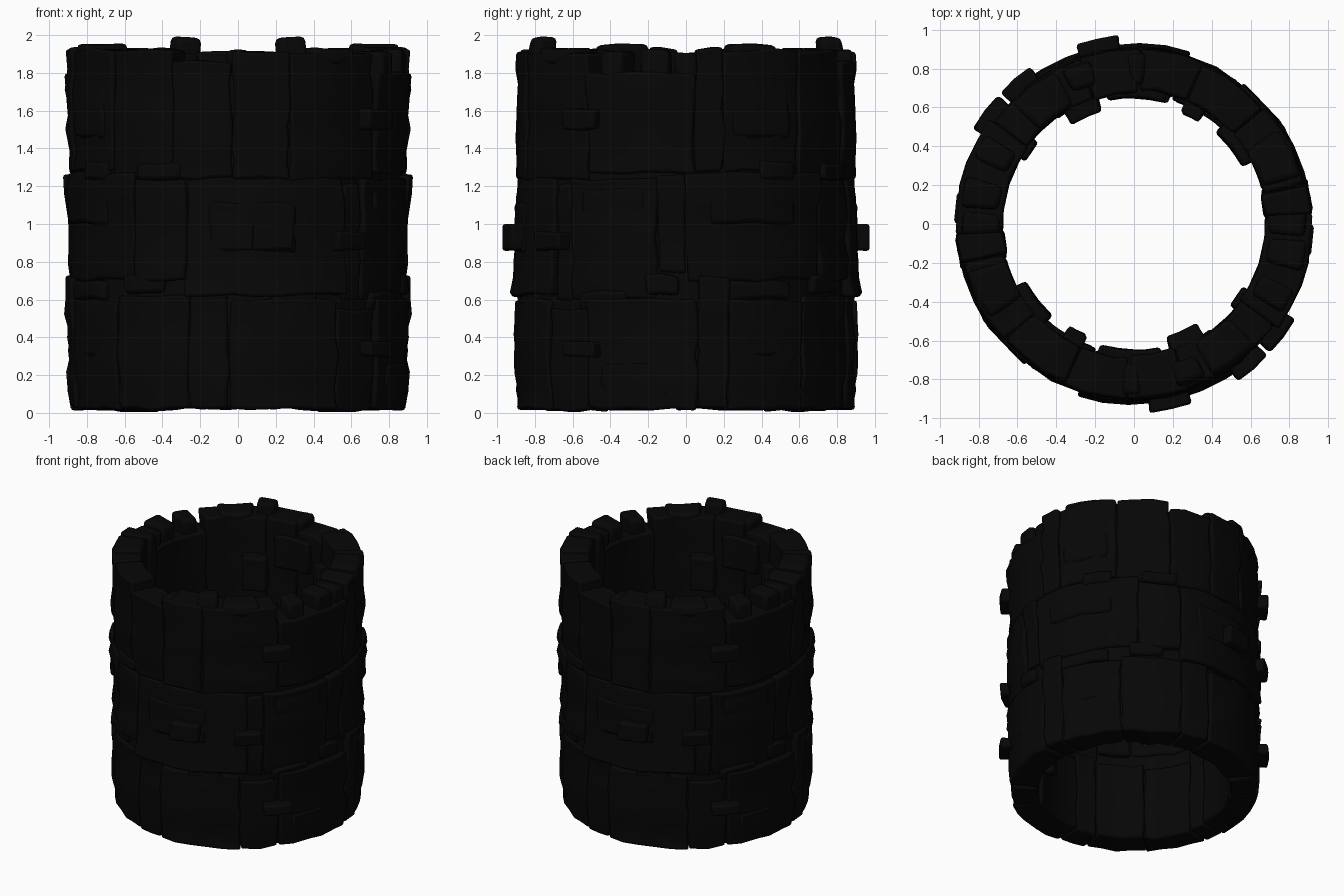
import bpy
import bmesh
import random
from math import radians, cos, sin, pi
from mathutils import Matrix

if "Cube" in bpy.data.objects:
    bpy.data.objects.remove(bpy.data.objects["Cube"], do_unlink=True)
rng = random.Random(7)

# One soot-dark stone colour
stone_mat = bpy.data.materials.new("dark stone")
stone_mat.use_nodes = True
colour = (0.002, 0.002, 0.002, 1)
stone_mat.diffuse_color = colour
shader = stone_mat.node_tree.nodes["Principled BSDF"]
shader.inputs["Base Color"].default_value = colour
shader.inputs["Roughness"].default_value = 0.9


def finish(name, bm, bevel):
    """Make the object and its twin on the opposite side of the ring."""
    bmesh.ops.recalc_face_normals(bm, faces=bm.faces)
    mesh = bpy.data.meshes.new(name)
    bm.to_mesh(mesh)
    bm.free()
    mesh.materials.append(stone_mat)
    for suffix, turn in (("", 0), ("_opposite", pi)):
        ob = bpy.data.objects.new(name + suffix, mesh)
        ob.matrix_world = Matrix.Rotation(turn, 4, "Z")
        bpy.context.collection.objects.link(ob)
        mod = ob.modifiers.new("worn edges", "BEVEL")
        mod.width = bevel
        mod.segments = 2
        mod.limit_method = "ANGLE"
        mod.angle_limit = radians(40)
        bpy.ops.object.select_all(action="DESELECT")
        ob.select_set(True)
        bpy.context.view_layer.objects.active = ob
        if not suffix:
            bpy.ops.object.shade_smooth_by_angle(angle=radians(35))


def stone(name, a0, a1, z0, z1, r0, r_low, r_top, rough=0.01, bevel=0.015):
    """Curved block; its outer radius runs from r_low to r_top, with worn courses."""
    bm = bmesh.new()
    cols = max(1, round((a1 - a0) / 8))
    rows = max(1, round((z1 - z0) / 0.1))
    course = [rng.uniform(-rough, rough) for _ in range(rows + 1)]
    loops = []
    for i in range(cols + 1):
        a = radians(a0 + (a1 - a0) * i / cols)
        loop = []
        for side in (0, 1):
            for k in range(rows + 1):
                row = k if side == 0 else rows - k
                t = row / rows
                r = r0 if side else r_low + (r_top - r_low) * t + course[row]
                r += rng.uniform(-rough, rough) * 0.7
                z = z0 + (z1 - z0) * t + rng.uniform(-rough, rough)
                ang = a + rng.uniform(-rough, rough)
                loop.append(bm.verts.new((r * cos(ang), r * sin(ang), z)))
        loops.append(loop)
    n = len(loops[0])
    for p, q in zip(loops, loops[1:]):
        for j in range(n):
            bm.faces.new((p[j], q[j], q[(j + 1) % n], p[(j + 1) % n]))
    # Quads across both ends
    for loop in (loops[0], loops[-1]):
        for k in range(rows):
            bm.faces.new((loop[k], loop[k + 1], loop[n - 2 - k], loop[n - 1 - k]))
    finish(name, bm, bevel)


# Inner core that closes the joints
for k in range(3):
    stone("core", -120 + 60 * k, -60 + 60 * k, 0.04, 1.79, 0.71, 0.87, 0.87, 0, 0)

# Big wall stones: (start, end, bottom, top, outer radius at the foot and at the head)
lower = [(-107, -93, 0.02, 0.66, 0.89, 0.90), (-93, -54, 0.02, 0.60, 0.89, 0.905),
         (-54, -36, 0.01, 0.55, 0.88, 0.89), (-36, 4, 0.02, 0.60, 0.89, 0.915),
         (4, 15, 0.02, 0.72, 0.895, 0.92), (15, 44, 0.02, 0.60, 0.885, 0.90),
         (44, 73, 0.02, 0.62, 0.88, 0.885)]
middle = [(-128, -108, 0.70, 1.23, 0.90, 0.895), (-108, -51, 0.62, 1.24, 0.925, 0.90),
          (-51, -43, 0.60, 1.22, 0.885, 0.885), (-43, -10, 0.60, 1.24, 0.885, 0.91),
          (-10, 0, 0.74, 1.26, 0.89, 0.915), (0, 52, 0.70, 1.27, 0.885, 0.91)]
upper = [(-113, -92, 1.24, 1.86, 0.905, 0.90), (-92, -72, 1.24, 1.91, 0.895, 0.90),
         (-72, -36, 1.23, 1.90, 0.89, 0.885), (-36, 3, 1.27, 1.80, 0.895, 0.91),
         (3, 13, 1.28, 1.93, 0.90, 0.915), (13, 42, 1.28, 1.92, 0.89, 0.90),
         (42, 67, 1.24, 1.92, 0.89, 0.885)]
for tier, blocks in (("lower", lower), ("middle", middle), ("upper", upper)):
    for a0, a1, z0, z1, r_low, r_top in blocks:
        inner = rng.uniform(0.67, 0.695)
        stone(tier + "_wall_stone", a0 + 0.2, a1 - 0.2, z0, z1, inner, r_low, r_top, 0.011)

# Small stones that jut out of the wall
for a0, a1, z0, z1, r in [(-43.5, -30.5, 1.5, 1.61, 0.965), (-43.5, -30.5, 0.3, 0.38, 0.965),
                          (-56.5, -44.5, 0.86, 0.96, 0.965), (-85, -72, 0.86, 1.00, 0.97)]:
    stone("jutting_stone", a0, a1, z0, z1, 0.8, r, r, 0.007)

# Filler stones along the joints between the tiers
for a, z, w in [(-124, 0.68, 8), (-100, 0.67, 6), (-70, 0.61, 8), (-30, 0.59, 9),
                (-8, 0.68, 6), (26, 0.65, 12), (-118, 1.28, 8), (33, 1.28, 7)]:
    stone("filler_stone", a - w, a + w, z - 0.05, z + 0.05, 0.8, 0.905, 0.905, 0.012, 0.02)

# Worn facing slabs, barely proud of the wall: (start, end, bottom, top, radius)
for a0, a1, z0, z1, r in [(-88, -60, 0.22, 0.42, 0.9), (-30, -6, 0.08, 0.26, 0.9),
                          (20, 40, 0.30, 0.52, 0.897), (-100, -70, 0.85, 1.12, 0.915),
                          (-38, -14, 1.02, 1.2, 0.905), (8, 40, 1.0, 1.2, 0.905),
                          (-30, -4, 1.62, 1.76, 0.908), (16, 38, 1.45, 1.75, 0.9)]:
    stone("facing_slab", a0, a1, z0, z1, 0.82, r, r, 0.01, 0.025)

# Stones that stand proud on the inside: (start, end, bottom, top, inner radius)
for a0, a1, z0, z1, r in [(-74, -58, 1.35, 1.62, 0.605), (-122, -113, 1.45, 1.7, 0.62),
                          (-152, -132, 1.3, 1.75, 0.635), (-148, -134, 0.8, 1.1, 0.63),
                          (-106, -80, 0.9, 1.3, 0.65), (-40, -30, 0.5, 0.62, 0.65),
                          (-66, -58, 0.3, 0.42, 0.61), (-104, -78, 1.55, 1.8, 0.65)]:
    stone("inner_stone", a0, a1, z0, z1, r, 0.75, 0.75)

# Rim: blocks in the low gap, the tall merlon and loose cap stones
for a0, a1, z0, z1, r0, r in [(-31, -22, 1.77, 1.92, 0.71, 0.89),
                              (-16, -6, 1.77, 1.92, 0.70, 0.90),
                              (-4, 4, 1.77, 1.90, 0.69, 0.90),
                              (-75, -65, 1.86, 1.99, 0.75, 0.87),
                              (-63, -45, 1.84, 1.93, 0.69, 0.89),
                              (16, 33, 1.86, 1.95, 0.69, 0.90),
                              (-94, -88, 1.82, 1.92, 0.72, 0.89)]:
    stone("rim_stone", a0, a1, z0, z1, r0, r, r - 0.01, 0.01, 0.025)
